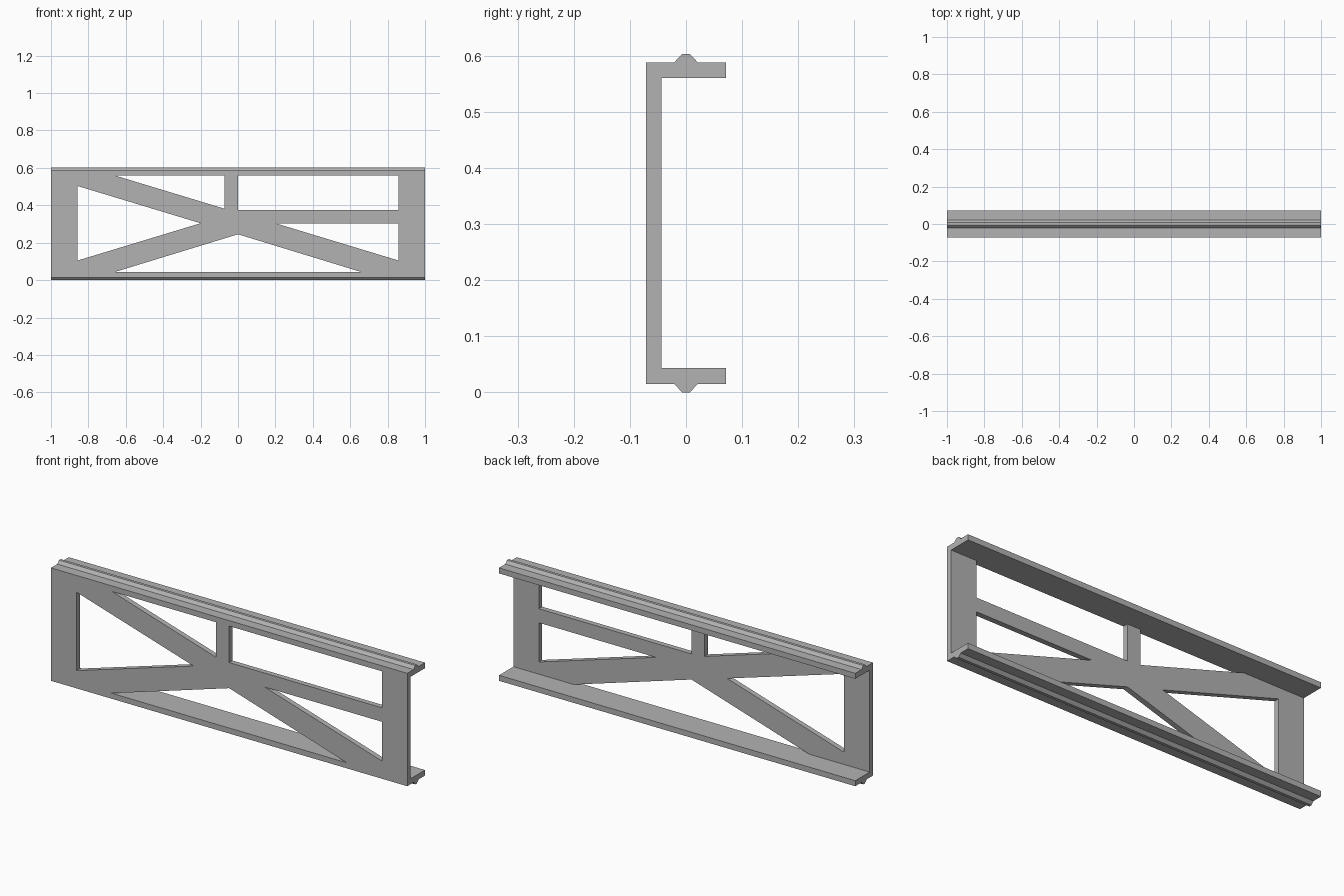
import bpy
import bmesh
from mathutils import Matrix, Vector

cube = bpy.data.objects.get("Cube")
if cube:
    bpy.data.objects.remove(cube, do_unlink=True)

grey = bpy.data.materials.new("plain grey")
grey.use_nodes = True
grey.diffuse_color = (0.45, 0.45, 0.45, 1)
grey.node_tree.nodes["Principled BSDF"].inputs["Base Color"].default_value = grey.diffuse_color


def extrude_outline(name, loops, depth, axes, centre):
    """Extrude a flat outline (first loop) with holes (other loops)."""
    curve = bpy.data.curves.new(name + "_outline", "CURVE")
    curve.dimensions = "2D"
    curve.fill_mode = "BOTH"
    curve.extrude = depth / 2
    for loop in loops:
        spline = curve.splines.new("POLY")
        spline.points.add(len(loop) - 1)
        for point, (u, v) in zip(spline.points, loop):
            point.co = (u, v, 0, 1)
        spline.use_cyclic_u = True
    temp = bpy.data.objects.new(name + "_outline", curve)
    bpy.context.scene.collection.objects.link(temp)
    graph = bpy.context.evaluated_depsgraph_get()
    mesh = bpy.data.meshes.new_from_object(temp.evaluated_get(graph))
    bpy.data.objects.remove(temp, do_unlink=True)
    bpy.data.curves.remove(curve)

    # Weld the caps to the sides and turn the solid into place
    frame = Matrix([Vector(a) for a in axes]).transposed().to_4x4()
    bm = bmesh.new()
    bm.from_mesh(mesh)
    bmesh.ops.transform(bm, matrix=Matrix.Translation(centre) @ frame, verts=bm.verts)
    bmesh.ops.remove_doubles(bm, verts=bm.verts, dist=0.0001)
    bmesh.ops.recalc_face_normals(bm, faces=bm.faces)
    for face in bm.faces:
        face.smooth = False
        face.material_index = 0
    bm.to_mesh(mesh)
    bm.free()
    mesh.name = name
    mesh.materials.clear()
    mesh.materials.append(grey)
    obj = bpy.data.objects.new(name, mesh)
    bpy.context.scene.collection.objects.link(obj)
    return obj


HEIGHT = 0.603
HALF_WIDTH = 0.071
WEB_BACK = -0.044
LOW, FLOOR = 0.015, 0.043            # underside and top of the lower flange
HIGH, CEILING = HEIGHT - LOW, HEIGHT - FLOOR
SIDE = 0.857                         # inner edge of the end posts

# Front web with its truss openings
outline = [(-1, LOW), (1, LOW), (1, HIGH), (-1, HIGH)]
openings = [
    [(-SIDE, 0.105), (-0.2, 0.304), (-SIDE, 0.503)],
    [(-0.66, CEILING), (-0.073, 0.382), (-0.073, CEILING)],
    [(0, 0.375), (SIDE, 0.375), (SIDE, CEILING), (0, CEILING)],
    [(0.2, 0.304), (SIDE, 0.105), (SIDE, 0.304)],
    [(-0.66, FLOOR), (0.66, FLOOR), (0, 0.245)],
]
extrude_outline("truss_web", [outline] + openings, WEB_BACK + HALF_WIDTH,
                [(1, 0, 0), (0, 0, 1), (0, -1, 0)],
                (0, (WEB_BACK - HALF_WIDTH) / 2, 0))

# Flanges with a bevelled ridge running along the outer face
lower = [(WEB_BACK, FLOOR), (WEB_BACK, LOW), (-0.021, LOW), (-0.007, 0),
         (0.007, 0), (0.021, LOW), (HALF_WIDTH, LOW), (HALF_WIDTH, FLOOR)]
upper = [(y, HEIGHT - z) for y, z in lower]
for name, profile in (("bottom_flange", lower), ("top_flange", upper)):
    extrude_outline(name, [profile], 2, [(0, 1, 0), (0, 0, 1), (1, 0, 0)], (0, 0, 0))
